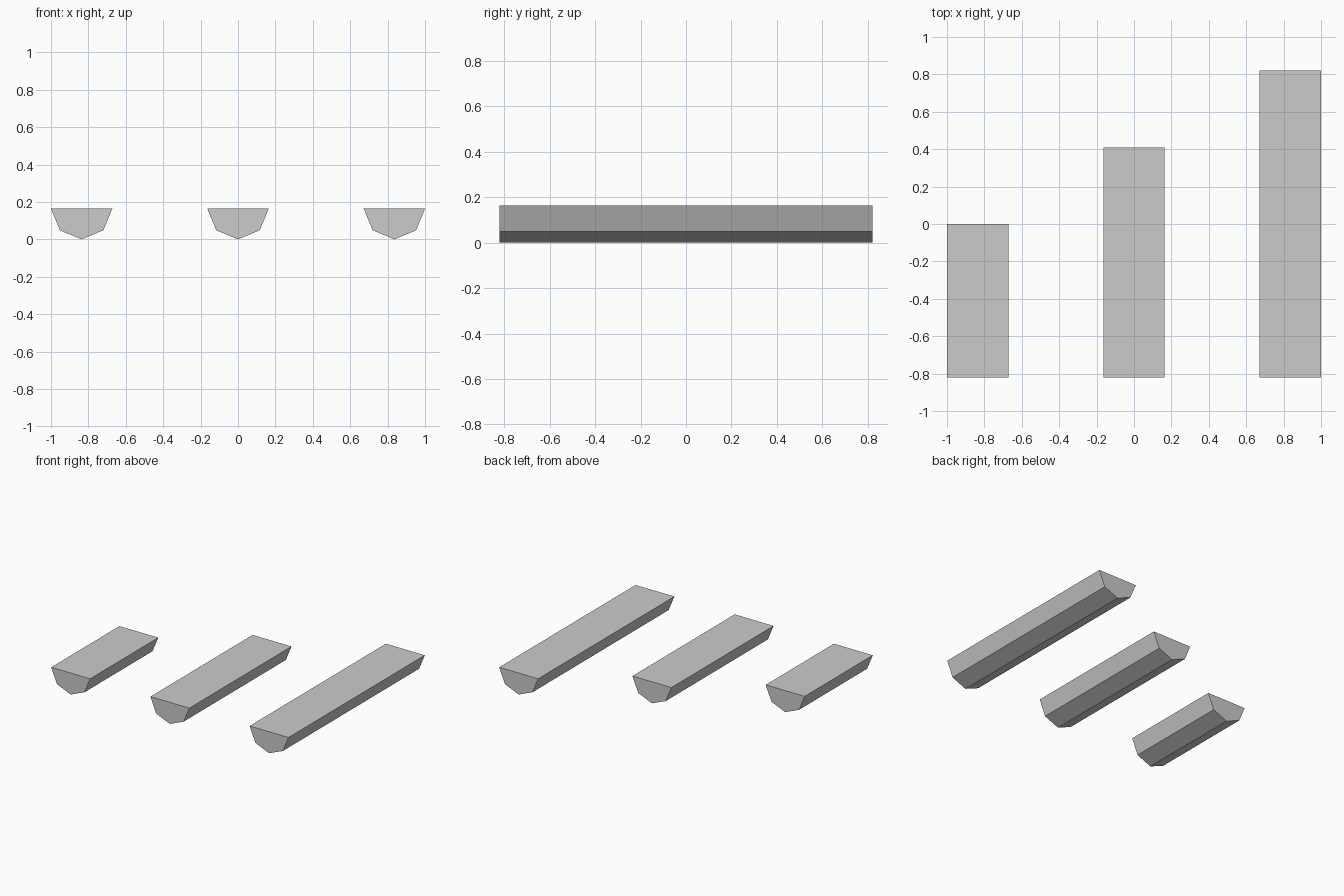
import bpy, bmesh, math

if "Cube" in bpy.data.objects:
    bpy.data.objects.remove(bpy.data.objects["Cube"])

R = 0.164       # half-octagon radius
FRONT = -0.82   # shared front plane


def half_log(name, x, length):
    """Half-octagon bar, flat side up, running back from the front plane."""
    bm = bmesh.new()
    profile = []
    for i in range(5):
        a = math.pi + i * math.pi / 4
        profile.append(bm.verts.new((x + R * math.cos(a), FRONT, R + R * math.sin(a))))
    face = bm.faces.new(profile)
    ext = bmesh.ops.extrude_face_region(bm, geom=[face], use_keep_orig=True)
    moved = [g for g in ext["geom"] if isinstance(g, bmesh.types.BMVert)]
    bmesh.ops.translate(bm, verts=moved, vec=(0, length, 0))
    bmesh.ops.recalc_face_normals(bm, faces=bm.faces)
    mesh = bpy.data.meshes.new(name)
    bm.to_mesh(mesh)
    bm.free()
    obj = bpy.data.objects.new(name, mesh)
    bpy.context.collection.objects.link(obj)


# Three half logs of increasing length
for name, x, length in (("short_half_log", -0.836, 0.82),
                        ("medium_half_log", 0.0, 1.23),
                        ("long_half_log", 0.836, 1.64)):
    half_log(name, x, length)
